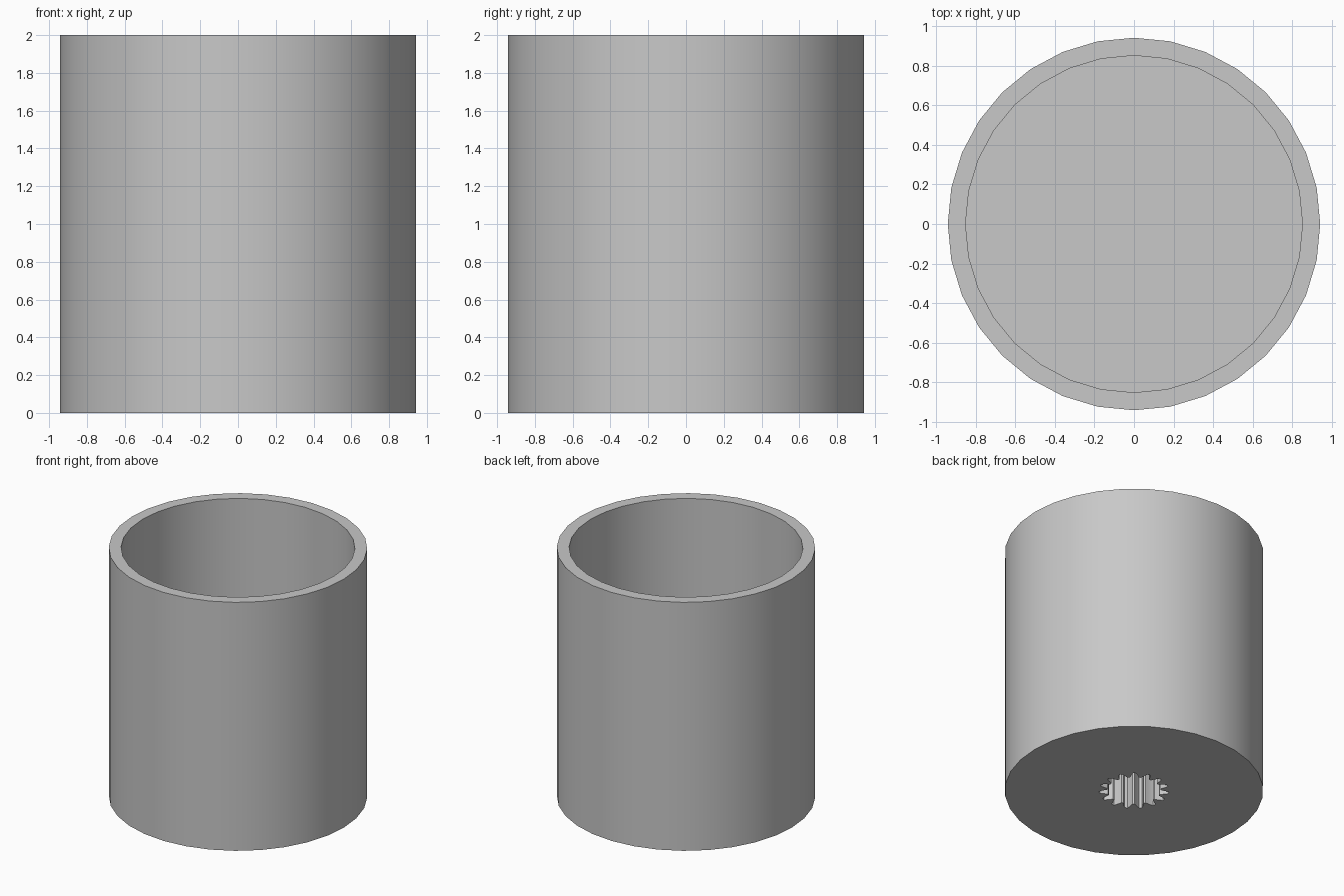
import bpy, bmesh
from math import sin, cos, pi, radians

cube = bpy.data.objects.get("Cube")
if cube:
    bpy.data.objects.remove(cube, do_unlink=True)

SIDES, TEETH, STEPS = 32, 15, 10
OUTER, INNER, HEIGHT, FLOOR = 0.943, 0.853, 2.0, 0.45
TIP, ROOT, DEPTH = 0.255, 0.195, 0.36

grey = bpy.data.materials.new("light grey")
grey.use_nodes = True
colour = (0.58, 0.58, 0.58, 1)
grey.diffuse_color = colour
grey.node_tree.nodes["Principled BSDF"].inputs["Base Color"].default_value = colour

bm = bmesh.new()


def ring(points, z):
    return [bm.verts.new((x, y, z)) for x, y in points]


def bridge(a, b):
    for i in range(len(a)):
        j = (i + 1) % len(a)
        bm.faces.new((a[i], a[j], b[j], b[i]))


def loop_edges(verts):
    return [bm.edges.get((v, verts[i - 1])) for i, v in enumerate(verts)]


def circle(r):
    return [(r * cos(2 * pi * i / SIDES), r * sin(2 * pi * i / SIDES)) for i in range(SIDES)]


def spline_outline():
    # Rounded teeth: a cosine wave flattened at its crests
    points = []
    for i in range(TEETH * STEPS):
        a = 2 * pi * i / (TEETH * STEPS)
        wave = max(-1, min(1, 1.25 * cos(TEETH * a)))
        r = (TIP + ROOT) / 2 + wave * (TIP - ROOT) / 2
        turn = a + radians(135 + 180 / TEETH)
        points.append((r * cos(turn), r * sin(turn)))
    return points


# Cup: outer wall, rim, inner wall and floor
base, top = ring(circle(OUTER), 0), ring(circle(OUTER), HEIGHT)
lip, floor = ring(circle(INNER), HEIGHT), ring(circle(INNER), FLOOR)
bridge(base, top)
bridge(top, lip)
bridge(lip, floor)
bm.faces.new(floor)

# Toothed socket sunk into the underside
mouth, roof = ring(spline_outline(), 0), ring(spline_outline(), DEPTH)
bridge(roof, mouth)
bm.faces.new(roof)

# Underside between the cup edge and the socket mouth
bmesh.ops.triangle_fill(bm, edges=loop_edges(base) + loop_edges(mouth),
                        use_beauty=True, normal=(0, 0, -1))
bmesh.ops.recalc_face_normals(bm, faces=bm.faces)

mesh = bpy.data.meshes.new("cup_with_socket")
bm.to_mesh(mesh)
bm.free()
cup = bpy.data.objects.new("cup_with_socket", mesh)
bpy.context.collection.objects.link(cup)
mesh.materials.append(grey)

bpy.ops.object.select_all(action="DESELECT")
cup.select_set(True)
bpy.context.view_layer.objects.active = cup
bpy.ops.object.shade_smooth_by_angle(angle=radians(30))
